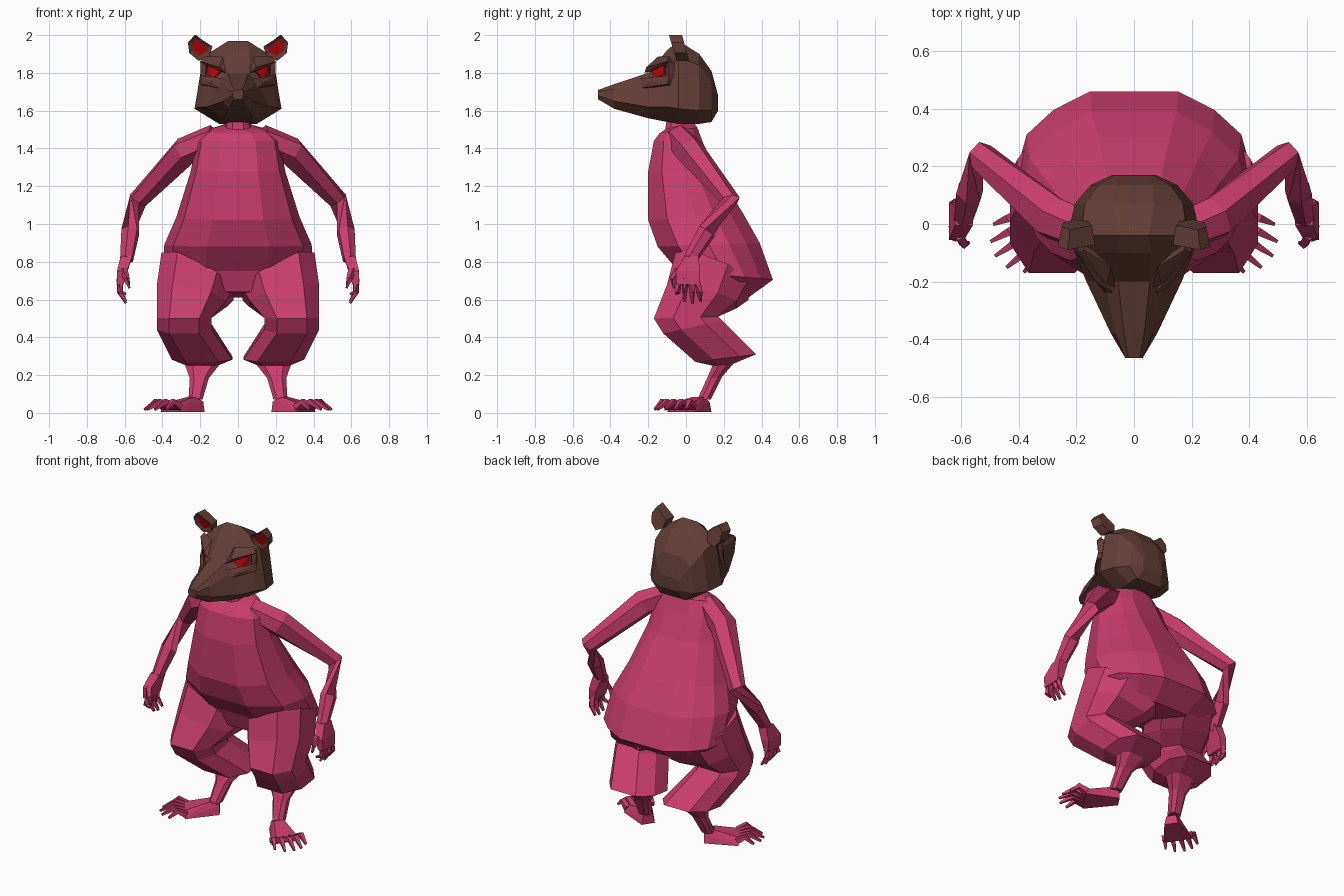
import bpy
import bmesh
from math import cos, sin, tau
from mathutils import Vector

default_cube = bpy.data.objects.get("Cube")
if default_cube:
    bpy.data.objects.remove(default_cube, do_unlink=True)


def make_material(name, colour):
    material = bpy.data.materials.new(name)
    material.use_nodes = True
    material.diffuse_color = (*colour, 1)
    shader = material.node_tree.nodes["Principled BSDF"]
    shader.inputs["Base Color"].default_value = (*colour, 1)
    return material


pink = make_material("pink_skin", (0.59, 0.048, 0.155))
brown = make_material("brown_fur", (0.125, 0.048, 0.036))
red = make_material("red_accent", (0.48, 0.002, 0.003))


def finish(name, bm, material, mirror=False):
    bmesh.ops.recalc_face_normals(bm, faces=bm.faces)
    mesh = bpy.data.meshes.new(name)
    bm.to_mesh(mesh)
    bm.free()
    mesh.materials.append(material)
    part = bpy.data.objects.new(name, mesh)
    bpy.context.collection.objects.link(part)
    if mirror:
        modifier = part.modifiers.new("Mirror", "MIRROR")
        modifier.use_mirror_merge = False
    return part


def loft(bm, rings):
    """Skin a list of equal-length point rings and cap both ends."""
    loops = [[bm.verts.new(point) for point in ring] for ring in rings]
    count = len(loops[0])
    for low, high in zip(loops, loops[1:]):
        for i in range(count):
            j = (i + 1) % count
            bm.faces.new((low[i], low[j], high[j], high[i]))
    bm.faces.new(loops[0])
    return bm.faces.new(loops[-1])


def hull(bm, points):
    verts = [bm.verts.new(point) for point in points]
    result = bmesh.ops.convex_hull(bm, input=verts)
    spare = [v for v in result["geom_interior"] if isinstance(v, bmesh.types.BMVert)]
    bmesh.ops.delete(bm, geom=spare, context="VERTS")


def section(half, centre_x, half_width, front, back, slope=0):
    """Ring between front and back (y, z) points, rising outward by slope."""
    outline = half + [(-x, y) for x, y in reversed(half)]
    front, back = Vector(front), Vector(back)
    ring = []
    for x, y in outline:
        side = front.lerp(back, (y + 1) / 2)
        ring.append((centre_x + x * half_width, side.x, side.y + slope * x * half_width))
    return ring


def tube(bm, points, radii, sides=6):
    """Faceted limb following a few points."""
    points = [Vector(p) for p in points]
    rings = []
    for i, point in enumerate(points):
        along = points[min(i + 1, len(points) - 1)] - points[max(i - 1, 0)]
        turn = along.to_track_quat("Z", "Y")
        angles = [tau * (k + 0.5) / sides for k in range(sides)]
        rings.append([point + turn @ Vector((cos(a), sin(a), 0)) * radii[i] for a in angles])
    loft(bm, rings)


# Pear-shaped torso
round_half = [(0.42, -1), (0.88, -0.6), (1, 0), (0.93, 0.4), (0.7, 0.74), (0.38, 1)]
torso_rings = [
    (0.06, (-0.10, 1.57), (0.02, 1.57)),
    (0.07, (-0.11, 1.50), (0.04, 1.54)),
    (0.17, (-0.14, 1.48), (0.06, 1.51)),
    (0.22, (-0.17, 1.44), (0.09, 1.43)),
    (0.25, (-0.20, 1.28), (0.16, 1.28)),
    (0.325, (-0.20, 1.02), (0.30, 1.06)),
    (0.39, (-0.15, 0.88), (0.39, 0.90)),
    (0.40, (-0.04, 0.75), (0.46, 0.705)),
    (0.30, (0.0, 0.64), (0.33, 0.61)),
]
bm = bmesh.new()
loft(bm, [section(round_half, 0, *ring) for ring in torso_rings])
finish("torso", bm, pink)

# Folded hind legs: thigh, knee, hock and shin
leg_half = [(0.55, -1), (1, -0.4), (1, 0.45), (0.55, 1)]
leg_rings = [
    (0.215, 0.19, (-0.055, 0.80), (0.33, 0.65), 0.5),
    (0.245, 0.185, (-0.10, 0.66), (0.27, 0.575), 0.2),
    (0.285, 0.145, (-0.17, 0.50), (0.17, 0.51)),
    (0.285, 0.145, (-0.12, 0.42), (0.19, 0.49)),
    (0.19, 0.16, (0.05, 0.27), (0.37, 0.31)),
    (0.19, 0.09, (0.14, 0.25), (0.25, 0.26)),
    (0.205, 0.05, (0.11, 0.18), (0.19, 0.19)),
    (0.225, 0.037, (0.06, 0.07), (0.13, 0.07)),
]
bm = bmesh.new()
loft(bm, [section(leg_half, *ring) for ring in leg_rings])
finish("legs", bm, pink, mirror=True)

# Splayed feet with five toes each
heel, ball = Vector((0.20, 0.10, 0)), Vector((0.36, -0.025, 0))
across = Vector((0.55, 0.83, 0))
bm = bmesh.new()
foot_points = []
for centre, width, top in ((heel, 0.042, 0.06), (heel.lerp(ball, 0.3), 0.045, 0.085),
                           (ball, 0.09, 0.05)):
    for sign in (-1, 1):
        for height, spread in ((0.005, 1), (top, 0.7)):
            foot_points.append(centre + across * (width * spread * sign)
                               + Vector((0, 0, height)))
hull(bm, foot_points)
toe_tips = [(0.38, -0.165), (0.44, -0.15), (0.48, -0.11), (0.495, -0.06), (0.485, 0.0)]
for i, (x, y) in enumerate(toe_tips):
    root = ball + across * (0.038 * (i - 2)) + Vector((-0.01, 0, 0.03))
    tip = Vector((x, y, 0.018))
    knuckle = root.lerp(tip, 0.5) + Vector((0, 0, 0.035))
    tube(bm, (root, knuckle, tip), (0.024, 0.019, 0.008), 4)
finish("feet", bm, pink, mirror=True)

# Long thin arms swept back to the elbow
bm = bmesh.new()
tube(bm, [(0.12, -0.04, 1.46), (0.28, 0.02, 1.385), (0.53, 0.235, 1.125),
          (0.57, 0.11, 0.96), (0.59, 0.02, 0.81)],
     (0.07, 0.08, 0.052, 0.05, 0.036))
finish("arms", bm, pink, mirror=True)

# Hands with four fingers and a thumb
bm = bmesh.new()
palm = []
for height, x, y, wide, thick in ((0.83, 0.59, 0.03, 0.035, 0.031),
                                  (0.75, 0.615, 0.01, 0.065, 0.026),
                                  (0.68, 0.624, 0.01, 0.06, 0.018)):
    palm += [(x + a * thick, y + b * wide, height) for a in (-1, 1) for b in (-1, 1)]
hull(bm, palm)
for i, drop in enumerate((0.63, 0.59, 0.58, 0.59)):
    y = -0.035 + i * 0.03
    tube(bm, [(0.624, y, 0.71), (0.625, y * 1.3, 0.64), (0.593, y * 1.4, drop)],
         (0.02, 0.017, 0.008), 4)
tube(bm, [(0.605, -0.04, 0.76), (0.59, -0.07, 0.71), (0.575, -0.065, 0.66)],
     (0.021, 0.017, 0.008), 4)
finish("hands", bm, pink, mirror=True)

# Head lofted from the nose tip to the back of the skull
# Each ring: depth, then (width, height) for crown, temple, jaw, chin
head_rings = [
    (-0.465, (0.02, 1.71), (0.03, 1.70), (0.03, 1.68), (0.02, 1.66)),
    (-0.38, (0.035, 1.74), (0.065, 1.715), (0.08, 1.65), (0.05, 1.61)),
    (-0.20, (0.055, 1.80), (0.10, 1.75), (0.165, 1.62), (0.08, 1.56)),
    (-0.10, (0.06, 1.92), (0.155, 1.83), (0.205, 1.62), (0.09, 1.54)),
    (-0.04, (0.05, 1.97), (0.185, 1.885), (0.23, 1.61), (0.10, 1.53)),
    (0.07, (0.07, 1.90), (0.17, 1.84), (0.205, 1.60), (0.10, 1.53)),
    (0.135, (0.065, 1.81), (0.125, 1.76), (0.15, 1.60), (0.09, 1.54)),
    (0.17, (0.05, 1.68), (0.065, 1.67), (0.075, 1.61), (0.06, 1.60)),
]
bm = bmesh.new()
loft(bm, [[(x, y, z) for x, z in half] + [(-x, y, z) for x, z in reversed(half)]
          for y, *half in head_rings])
finish("head", bm, brown)

# Brow, cheek and outer corner ridges framing the eyes
bm = bmesh.new()
hull(bm, [(0.065, -0.22, 1.80), (0.08, -0.15, 1.885), (0.175, -0.09, 1.89),
          (0.20, -0.10, 1.86), (0.095, -0.21, 1.83), (0.17, -0.06, 1.83)])
hull(bm, [(0.075, -0.24, 1.77), (0.10, -0.24, 1.72), (0.20, -0.10, 1.74),
          (0.195, -0.09, 1.785), (0.14, -0.19, 1.752), (0.15, -0.05, 1.72)])
hull(bm, [(0.17, -0.105, 1.86), (0.20, -0.095, 1.86), (0.197, -0.09, 1.77),
          (0.172, -0.11, 1.77), (0.16, -0.03, 1.85), (0.16, -0.03, 1.77)])
finish("eye_sockets", bm, brown, mirror=True)

# Slanted eyes
bm = bmesh.new()
eye = [Vector(p) for p in ((0.092, -0.183, 1.81), (0.16, -0.118, 1.85),
                           (0.167, -0.115, 1.795), (0.132, -0.166, 1.768))]
hull(bm, eye + [p + Vector((-0.007, 0.006, 0)) for p in eye])
finish("eyes", bm, red, mirror=True)

# Cupped ears with a red inner face
bm = bmesh.new()
ear = [(0.135, 1.94), (0.23, 2.0), (0.265, 1.96), (0.258, 1.905), (0.21, 1.865), (0.15, 1.89)]
inner = loft(bm, [[(0.19 + (x - 0.19) * 0.8, 0.02 - 0.27 * (z - 1.85), z) for x, z in ear],
                  [(x, -0.045 - 0.3 * (z - 1.85), z) for x, z in ear]])
bmesh.ops.recalc_face_normals(bm, faces=bm.faces)
bmesh.ops.inset_region(bm, faces=[inner], thickness=0.024, depth=-0.01)
inner.material_index = 1
ears = finish("ears", bm, brown, mirror=True)
ears.data.materials.append(red)
